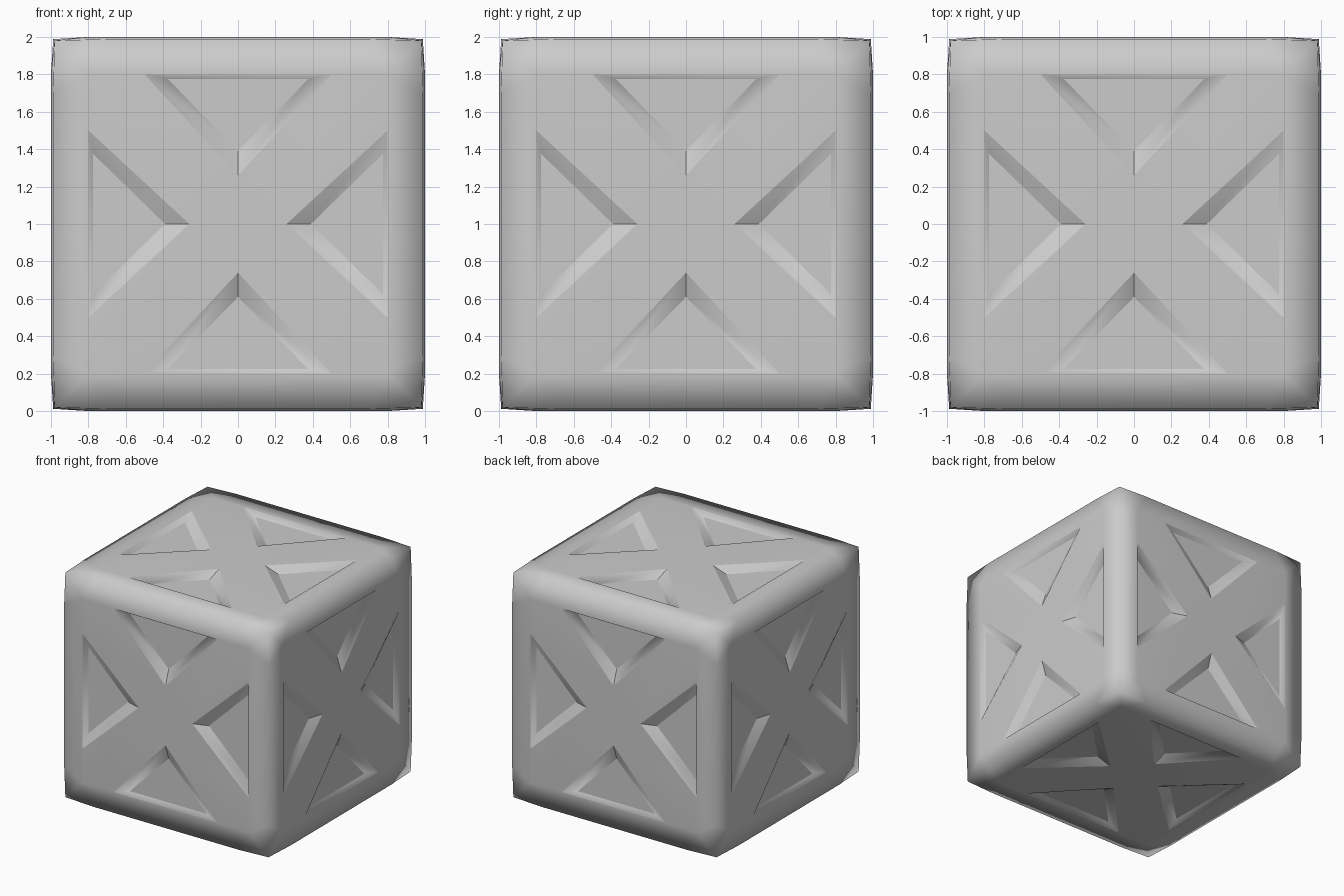
import bpy, bmesh
from math import pi
from mathutils import Matrix, Vector

if "Cube" in bpy.data.objects:
    bpy.data.objects.remove(bpy.data.objects["Cube"])

IN = 0.80       # inner border of the frame
EDGE = 0.988    # softened cube edge
CORNER = 0.981  # worn cube corner
FLOOR = 0.957   # recessed panel level

bm = bmesh.new()


def add(points, m):
    bm.faces.new([bm.verts.new(m @ Vector(p)) for p in points])


def add_quarter(m):
    """One side of a crate face: frame rail, worn corner, recess and brace arm."""
    f_r, f_l, f_d = (IN, IN, 1), (-IN, IN, 1), (IN, 0.5, 1)
    h_r, h_l = (0.5, IN, 1), (-0.5, IN, 1)
    apex, apex_r = (0, 0.26, 1), (0.26, 0, 1)
    e_r, e_l = (0.7, EDGE, EDGE), (-0.7, EDGE, EDGE)
    e_d, c = (EDGE, 0.7, EDGE), (CORNER,) * 3
    p_r, p_l, p_a = (0.375, 0.775, FLOOR), (-0.375, 0.775, FLOOR), (0, 0.39, FLOOR)
    # frame rail and worn corner
    add([f_r, e_r, e_l, f_l, h_l, h_r], m)
    add([f_r, c, e_r], m)
    add([f_r, e_d, c], m)
    # recess walls and panel
    add([h_r, h_l, p_l, p_r], m)
    add([apex, h_r, p_r, p_a], m)
    add([h_l, apex, p_a, p_l], m)
    add([p_a, p_r, p_l], m)
    # brace arm and its share of the crossing
    add([apex, apex_r, f_d, f_r, h_r], m)
    add([(0, 0, 1), apex_r, apex], m)


# six identical faces, each made of four quarters
sides = [Matrix.Rotation(k * pi / 2, 4, 'X') for k in range(4)]
sides += [Matrix.Rotation(s * pi / 2, 4, 'Y') for s in (1, -1)]
for side in sides:
    for k in range(4):
        add_quarter(Matrix.Translation((0, 0, 1)) @ side @ Matrix.Rotation(k * pi / 2, 4, 'Z'))

bmesh.ops.remove_doubles(bm, verts=bm.verts, dist=0.001)
bmesh.ops.recalc_face_normals(bm, faces=bm.faces)

# smooth rounded outer edges, crisp recess edges
for f in bm.faces:
    f.smooth = True
for e in bm.edges:
    e.smooth = not 0.3 < e.calc_face_angle(0) < 1.25

mesh = bpy.data.meshes.new("crate")
bm.to_mesh(mesh)
bm.free()
crate = bpy.data.objects.new("crate", mesh)
bpy.context.collection.objects.link(crate)
